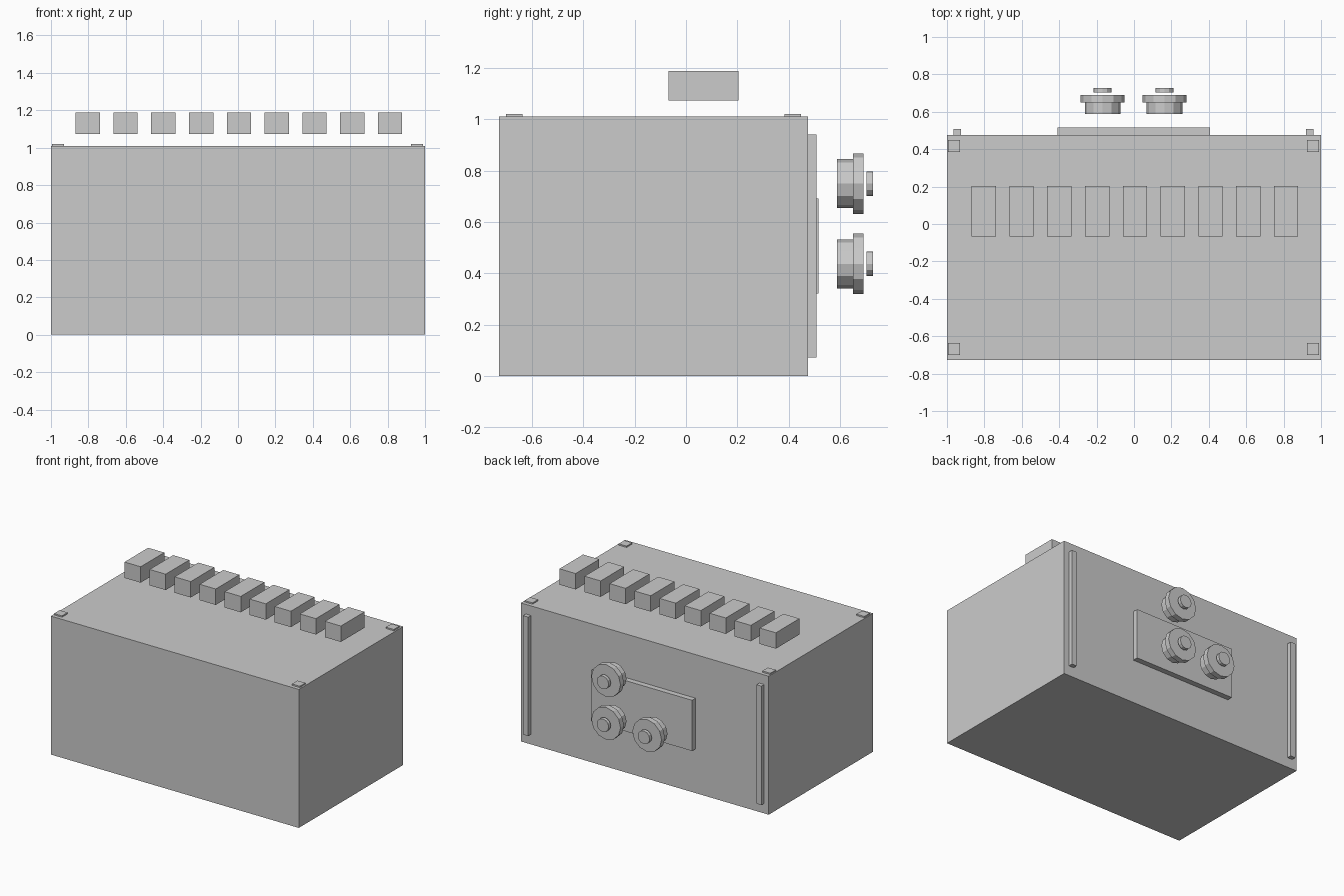
import bpy
from math import radians

cube = bpy.data.objects.get("Cube")
if cube:
    bpy.data.objects.remove(cube, do_unlink=True)

grey = bpy.data.materials.new("plain grey")
grey.use_nodes = True
COLOUR = (0.6, 0.6, 0.6, 1)
grey.diffuse_color = COLOUR
grey.node_tree.nodes["Principled BSDF"].inputs["Base Color"].default_value = COLOUR


def box(name, x, y, z):
    """Box from three (low, high) ranges."""
    spans = (x, y, z)
    bpy.ops.mesh.primitive_cube_add(size=1, location=[(a + b) / 2 for a, b in spans])
    ob = bpy.context.object
    ob.name = name
    ob.scale = [b - a for a, b in spans]
    bpy.ops.object.transform_apply(location=False, rotation=False, scale=True)
    ob.data.materials.append(grey)


def disc(name, x, z, radius, y):
    """Flat-shaded cylinder along y."""
    bpy.ops.mesh.primitive_cylinder_add(
        vertices=12, radius=radius, depth=y[1] - y[0],
        location=(x, sum(y) / 2, z), rotation=(radians(90), 0, 0))
    ob = bpy.context.object
    ob.name = name
    ob.data.materials.append(grey)


# Main body
box("body", (-1, 1), (-0.727, 0.475), (0, 1.01))

# Row of floating keys above the top
for i in range(9):
    x = 0.005 + (i - 4) * 0.202
    box(f"key_{i + 1}", (x - 0.065, x + 0.065), (-0.068, 0.204), (1.072, 1.188))

# Corner pads on top, and rails on the back
for side, cx in (("right", -0.962), ("left", 0.957)):
    for end, cy in (("front", -0.668), ("back", 0.416)):
        box(f"{end}_{side}_pad", (cx - 0.032, cx + 0.032), (cy - 0.032, cy + 0.032), (1.01, 1.02))
    rx = cx + 0.018 if side == "right" else cx - 0.018
    box(f"{side}_rail", (rx - 0.02, rx + 0.02), (0.475, 0.507), (0.073, 0.94))

# Back panel
box("back_panel", (-0.41, 0.405), (0.475, 0.515), (0.322, 0.692))

# Three knobs standing off the back panel
for i, (x, z) in enumerate(((0.163, 0.749), (0.163, 0.437), (-0.168, 0.437))):
    disc(f"knob_base_{i + 1}", x, z, 0.095, (0.588, 0.65))
    disc(f"knob_flange_{i + 1}", x, z, 0.118, (0.65, 0.69))
    disc(f"knob_cap_{i + 1}", x, z, 0.048, (0.702, 0.727))
